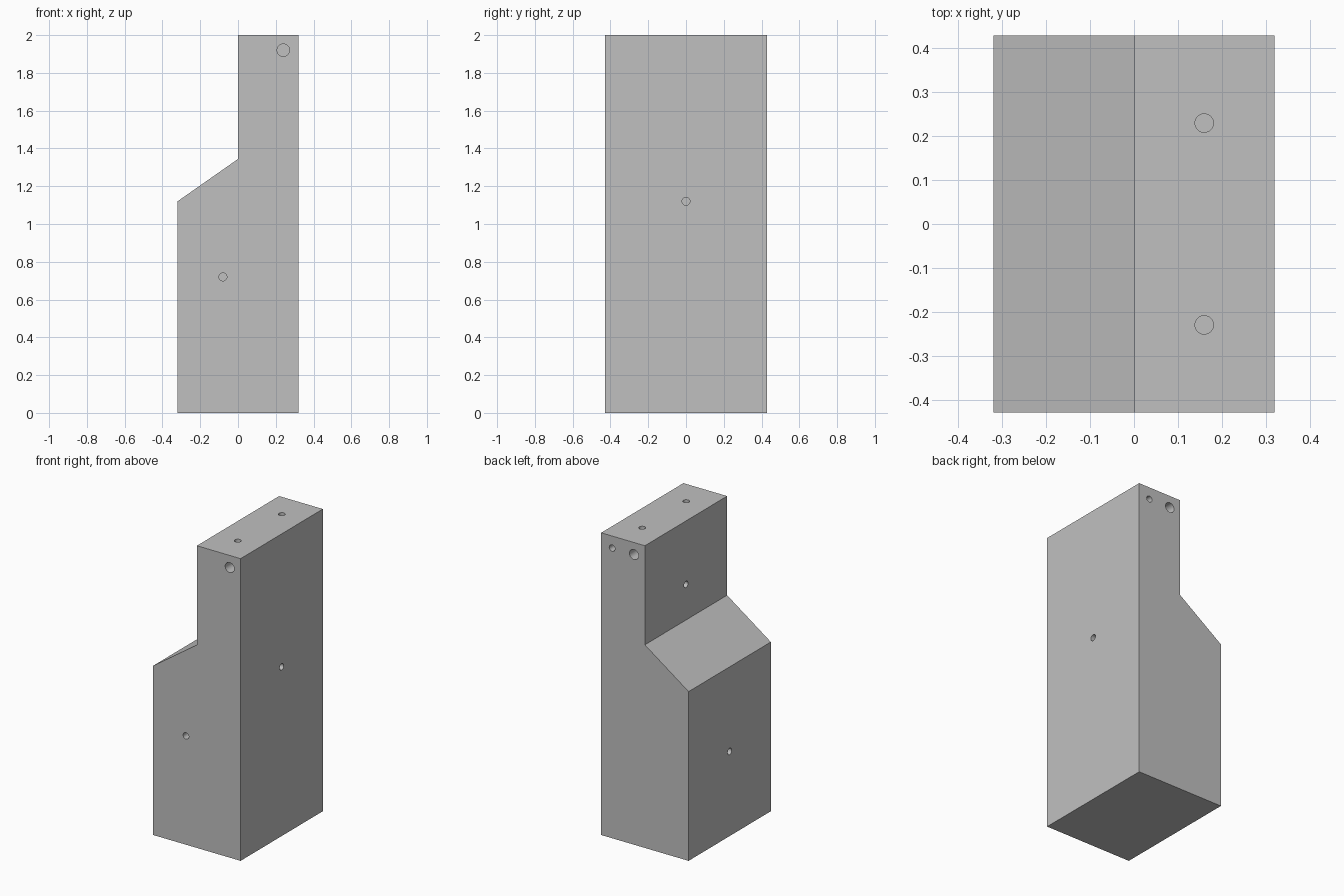
import bpy
import bmesh
from mathutils import Matrix, Vector

cube = bpy.data.objects.get("Cube")
if cube:
    bpy.data.objects.remove(cube, do_unlink=True)

HALF_X, HALF_Y, TOP = 0.32, 0.43, 2.0
SHOULDER, STEP = 1.12, 1.344
LARGE, SMALL, DEPTH = 0.033, 0.021, 0.16

grey = bpy.data.materials.new("plain grey")
grey.use_nodes = True
colour = (0.53, 0.53, 0.53, 1)
grey.diffuse_color = colour
grey.node_tree.nodes["Principled BSDF"].inputs["Base Color"].default_value = colour


def add_object(name, bm):
    bmesh.ops.recalc_face_normals(bm, faces=bm.faces)
    mesh = bpy.data.meshes.new(name)
    bm.to_mesh(mesh)
    bm.free()
    mesh.materials.append(grey)
    obj = bpy.data.objects.new(name, mesh)
    bpy.context.collection.objects.link(obj)
    return obj


# Stepped block: side profile extruded from front to back
profile = [(-HALF_X, 0), (HALF_X, 0), (HALF_X, TOP),
           (0, TOP), (0, STEP), (-HALF_X, SHOULDER)]
bm = bmesh.new()
face = bm.faces.new([bm.verts.new((x, -HALF_Y, z)) for x, z in profile])
extruded = bmesh.ops.extrude_face_region(bm, geom=[face])["geom"]
bmesh.ops.translate(bm, vec=(0, 2 * HALF_Y, 0),
                    verts=[v for v in extruded if isinstance(v, bmesh.types.BMVert)])
block = add_object("stepped_block", bm)

# Blind holes: mouth position, outward direction, radius
FRONT, BACK = (0, -1, 0), (0, 1, 0)
LEFT, RIGHT, UP = (1, 0, 0), (-1, 0, 0), (0, 0, 1)
holes = [
    ((0.24, -HALF_Y, 1.92), FRONT, LARGE),
    ((-0.08, -HALF_Y, 0.72), FRONT, SMALL),
    ((0.08, HALF_Y, 1.92), BACK, LARGE),
    ((0.24, HALF_Y, 1.92), BACK, SMALL),
    ((HALF_X, 0, 1.12), LEFT, SMALL),
    ((-HALF_X, 0, 0.56), RIGHT, SMALL),
    ((0, 0, 1.58), RIGHT, SMALL),
    ((0.16, -0.23, TOP), UP, SMALL),
    ((0.16, 0.23, TOP), UP, SMALL),
]
bm = bmesh.new()
for mouth, direction, radius in holes:
    turn = Vector(direction).to_track_quat("Z", "Y").to_matrix().to_4x4()
    bmesh.ops.create_cone(bm, cap_ends=True, segments=32, radius1=radius,
                          radius2=radius, depth=2 * DEPTH,
                          matrix=Matrix.Translation(mouth) @ turn)
cutter = add_object("hole_cutter", bm)
cutter.hide_render = True

# Cut the holes and keep the edges crisp
cut = block.modifiers.new("holes", "BOOLEAN")
cut.operation = "DIFFERENCE"
cut.solver = "EXACT"
cut.object = cutter
bpy.ops.object.select_all(action="DESELECT")
block.select_set(True)
bpy.context.view_layer.objects.active = block
bpy.ops.object.modifier_apply(modifier=cut.name)
bpy.data.objects.remove(cutter, do_unlink=True)
bpy.ops.object.shade_smooth_by_angle()
